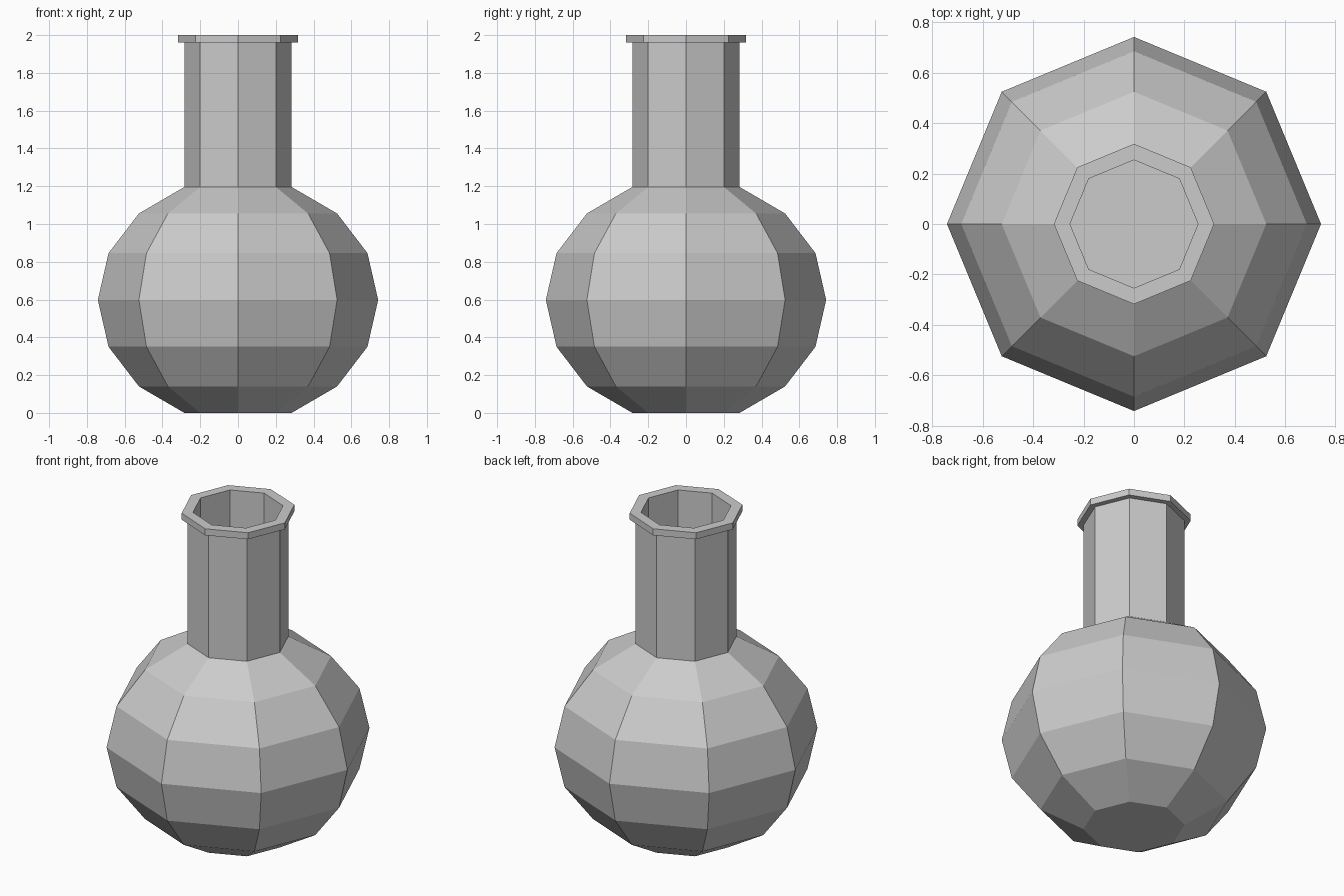
import bpy, bmesh
from math import sin, cos, pi

if "Cube" in bpy.data.objects:
    bpy.data.objects.remove(bpy.data.objects["Cube"])

SIDES = 8
WALL = 0.03
MID = 0.598          # height of the widest ring


def lathe(name, profile):
    """Revolve (radius, z) points into rings, capping the two ends."""
    bm = bmesh.new()
    rings = []
    for r, z in profile:
        rings.append([bm.verts.new((r * cos(2 * pi * i / SIDES),
                                    r * sin(2 * pi * i / SIDES), z))
                      for i in range(SIDES)])
    for a, b in zip(rings, rings[1:]):
        for i in range(SIDES):
            j = (i + 1) % SIDES
            bm.faces.new((a[i], a[j], b[j], b[i]))
    bm.faces.new(rings[0])
    bm.faces.new(rings[-1])
    bmesh.ops.recalc_face_normals(bm, faces=bm.faces)
    mesh = bpy.data.meshes.new(name)
    bm.to_mesh(mesh)
    bm.free()
    obj = bpy.data.objects.new(name, mesh)
    bpy.context.collection.objects.link(obj)
    return obj


def belly(radius, height):
    """Squashed sphere rings from base to shoulder, poles cut off."""
    return [(radius * sin(k * pi / 8), MID - height * cos(k * pi / 8))
            for k in range(1, 8)]


# Outer skin: round belly, straight neck, flared lip
outer = belly(0.742, MID / cos(pi / 8))
outer += [(0.284, 1.96), (0.318, 1.96), (0.318, 2.0)]

# Inner skin: mouth down the neck into the hollow belly
inner = belly(0.742 - WALL, (MID - WALL) / cos(pi / 8))
inner[-1] = (0.254, 1.175)
inner += [(0.254, 2.0)]

lathe("flask", outer + inner[::-1])
